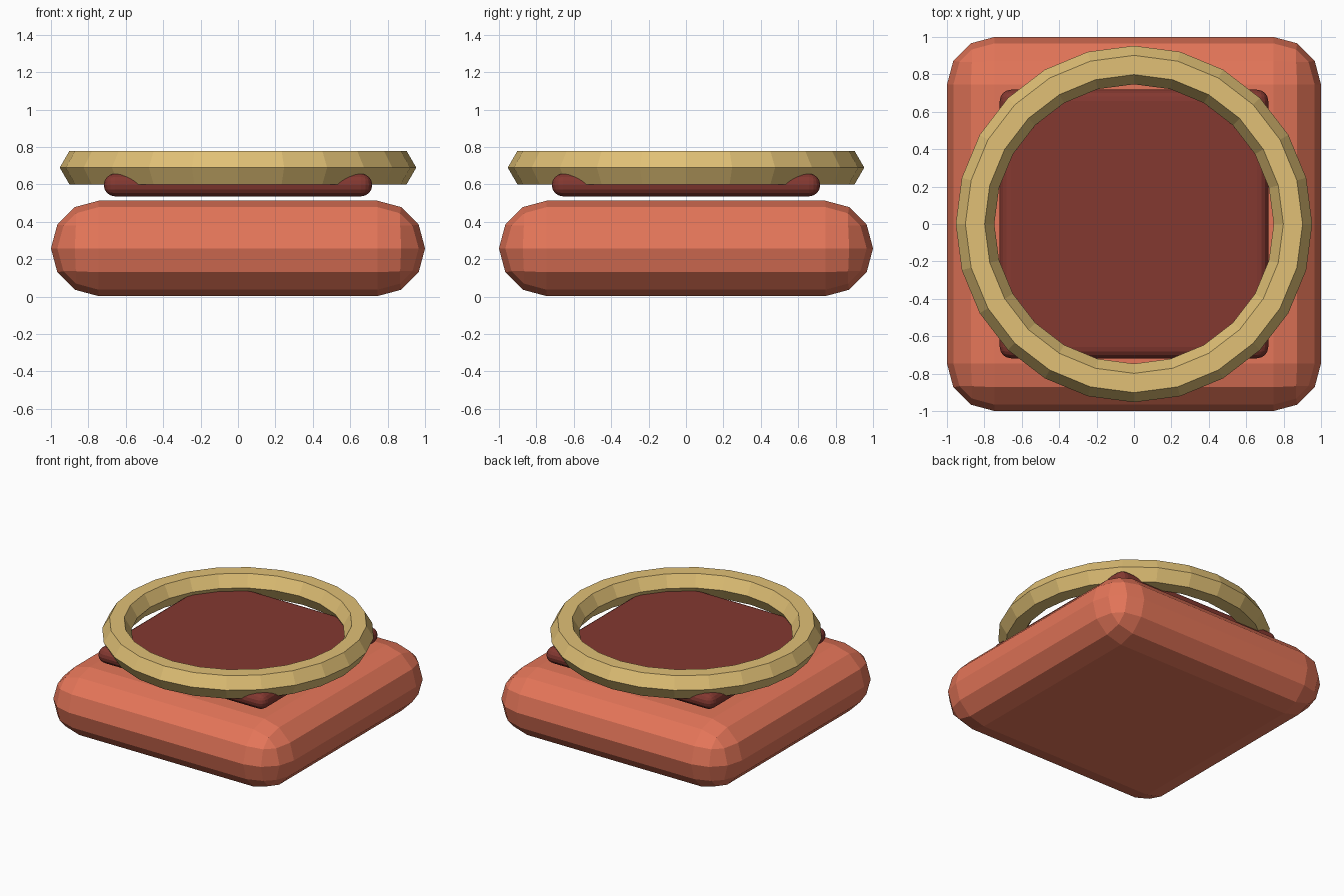
import bpy, bmesh
from math import cos, sin, tau

if "Cube" in bpy.data.objects:
    bpy.data.objects.remove(bpy.data.objects["Cube"])


def finish(name, bm, color):
    bmesh.ops.recalc_face_normals(bm, faces=bm.faces)
    mesh = bpy.data.meshes.new(name)
    bm.to_mesh(mesh)
    bm.free()
    mat = bpy.data.materials.new(name + "_material")
    mat.diffuse_color = (*color, 1)
    mat.use_nodes = True
    mat.node_tree.nodes["Principled BSDF"].inputs["Base Color"].default_value = mat.diffuse_color
    mesh.materials.append(mat)
    obj = bpy.data.objects.new(name, mesh)
    bpy.context.collection.objects.link(obj)
    return obj


def rounded_slab(name, width, z0, z1, segments, color):
    """Square slab whose edges are rounded by half its height."""
    bm = bmesh.new()
    bmesh.ops.create_cube(bm, size=1)
    h = z1 - z0
    for v in bm.verts:
        v.co.x *= width
        v.co.y *= width
        v.co.z = v.co.z * h + (z0 + z1) / 2
    bmesh.ops.bevel(bm, geom=bm.edges[:], offset=h / 2 - 0.0001, segments=segments,
                    profile=0.5, affect='EDGES', clamp_overlap=True)
    bmesh.ops.remove_doubles(bm, verts=bm.verts[:], dist=0.001)
    return finish(name, bm, color)


def ring(name, major, minor, z, sides, section, color):
    """Low-poly torus lying flat."""
    bm = bmesh.new()
    loops = []
    for i in range(sides):
        a = tau * i / sides
        loop = []
        for j in range(section):
            b = tau * j / section
            r = major + minor * cos(b)
            loop.append(bm.verts.new((r * cos(a), r * sin(a), z + minor * sin(b))))
        loops.append(loop)
    for i in range(sides):
        p, q = loops[i], loops[(i + 1) % sides]
        for j in range(section):
            k = (j + 1) % section
            bm.faces.new((p[j], q[j], q[k], p[k]))
    return finish(name, bm, color)


# Thick chunky base
rounded_slab("base", 2.0, 0.003, 0.513, 3, (0.78, 0.18, 0.10))
# Thin dark pad hovering just above it
rounded_slab("pad", 1.436, 0.536, 0.658, 4, (0.23, 0.04, 0.03))
# Golden rim ring with hexagonal section
ring("rim_ring", 0.85, 0.103, 0.69, 24, 6, (0.75, 0.53, 0.18))
